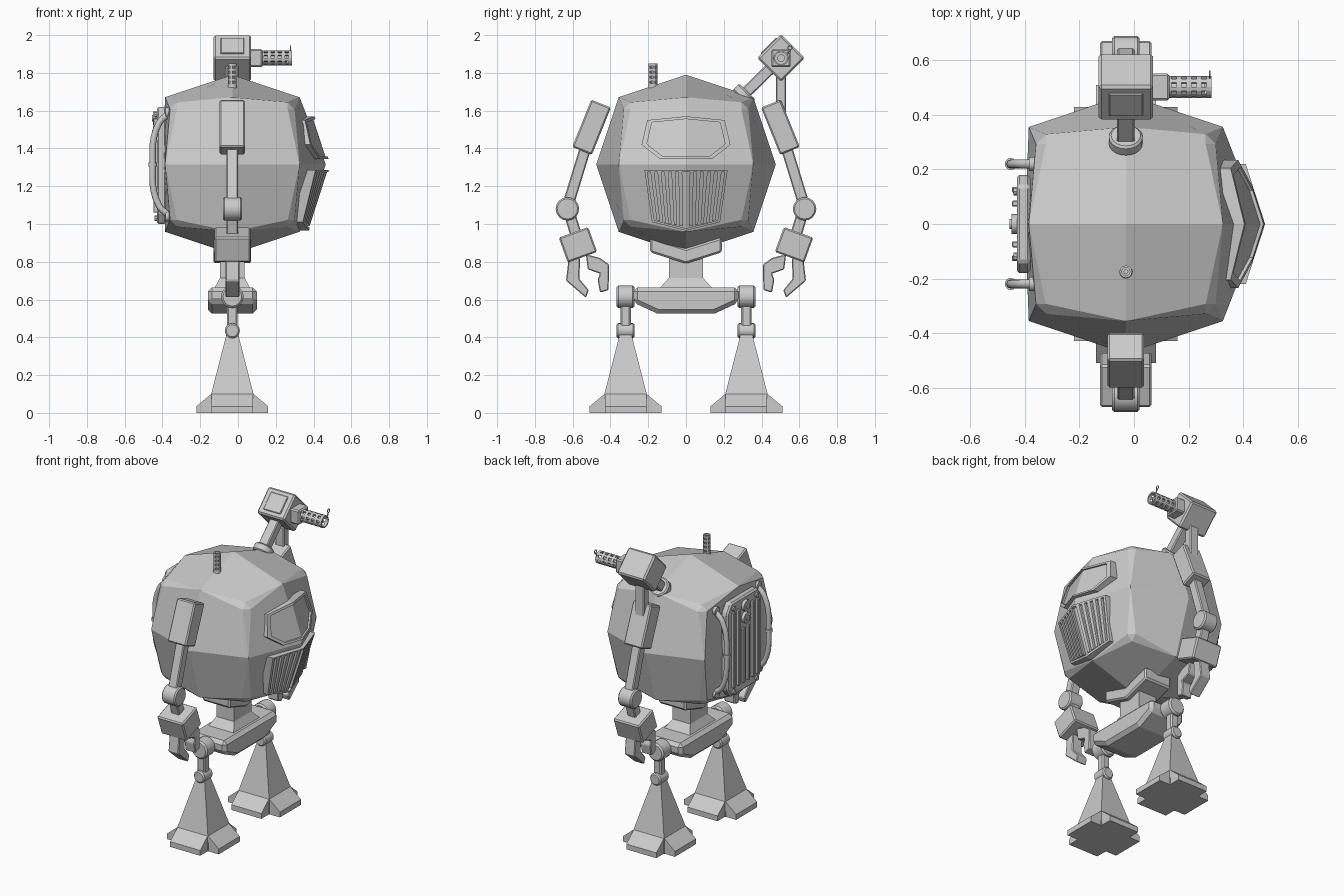
import bpy, bmesh
from math import radians, sin, cos, pi
from mathutils import Vector, Matrix

if "Cube" in bpy.data.objects:
    bpy.data.objects.remove(bpy.data.objects["Cube"])

CX = -0.03   # centre line of the walker in x


def finish(bm, name, bevel=0.0, smooth=False):
    bmesh.ops.recalc_face_normals(bm, faces=bm.faces)
    me = bpy.data.meshes.new(name)
    bm.to_mesh(me)
    bm.free()
    ob = bpy.data.objects.new(name, me)
    bpy.context.collection.objects.link(ob)
    if bevel:
        m = ob.modifiers.new("bevel", "BEVEL")
        m.width, m.segments, m.limit_method = bevel, 1, "ANGLE"
    if smooth:
        bpy.ops.object.select_all(action="DESELECT")
        ob.select_set(True)
        bpy.context.view_layer.objects.active = ob
        bpy.ops.object.shade_smooth_by_angle(angle=radians(40))
    return ob


def loft(name, loops, bevel=0.0):
    """Closed solid through vertex loops of equal length."""
    bm = bmesh.new()
    rings = [[bm.verts.new(p) for p in lp] for lp in loops]
    n = len(rings[0])
    for a, b in zip(rings, rings[1:]):
        for i in range(n):
            bm.faces.new((a[i], a[(i + 1) % n], b[(i + 1) % n], b[i]))
    bm.faces.new(rings[0])
    bm.faces.new(rings[-1])
    return finish(bm, name, bevel)


def prism(name, yz, x0, x1, bevel=0.0):
    return loft(name, [[(x, y, z) for y, z in yz] for x in (x0, x1)], bevel)


def rect(cx, cy, hx, hy, z):
    return [(cx - hx, cy - hy, z), (cx + hx, cy - hy, z), (cx + hx, cy + hy, z), (cx - hx, cy + hy, z)]


def box(name, c, size, rx=0.0, bevel=0.008):
    bm = bmesh.new()
    bmesh.ops.create_cube(bm, size=1, matrix=Matrix.Translation(c) @ Matrix.Rotation(radians(rx), 4, "X")
                          @ Matrix.Diagonal((*size, 1)))
    return finish(bm, name, bevel)


def rod(name, a, b, r, seg=16, r2=None, bevel=0.0):
    a, b = Vector(a), Vector(b)
    d = b - a
    bm = bmesh.new()
    bmesh.ops.create_cone(bm, cap_ends=True, segments=seg, radius1=r, radius2=r if r2 is None else r2, depth=d.length,
                          matrix=Matrix.Translation((a + b) / 2) @ d.to_track_quat("Z", "Y").to_matrix().to_4x4())
    return finish(bm, name, bevel, smooth=seg > 8)


def bar(name, a, b, wx, w):
    """Rectangular strut in the yz plane."""
    a, b = Vector(a), Vector(b)
    n = Vector((0, -(b - a).z, (b - a).y)).normalized() * w / 2
    prism(name, [(p.y, p.z) for p in (a - n, a + n, b + n, b - n)], a.x - wx / 2, a.x + wx / 2, 0.006)


def mesh_tube(name, a, b, r, rows, seg=16):
    """Perforated tube: a lattice with every second cell left open."""
    a, b = Vector(a), Vector(b)
    q = (b - a).to_track_quat("Z", "Y")
    bm = bmesh.new()
    ring = [[bm.verts.new(a.lerp(b, i / rows) + q @ Vector((r * cos(2 * pi * k / seg), r * sin(2 * pi * k / seg), 0)))
             for k in range(seg)] for i in range(rows + 1)]
    for i in range(rows):
        for k in range(seg):
            if not (i % 2 and k % 2):
                j = (k + 1) % seg
                bm.faces.new((ring[i][k], ring[i][j], ring[i + 1][j], ring[i + 1][k]))
    ob = finish(bm, name)
    m = ob.modifiers.new("wall", "SOLIDIFY")
    m.thickness, m.offset = 0.008, 0
    return ob


# Faceted body: subdivided cube pushed outward, flat at the back
bm = bmesh.new()
bmesh.ops.create_cube(bm, size=2)
bmesh.ops.subdivide_edges(bm, edges=bm.edges[:], cuts=1, use_grid_fill=True)
rank = {v: sum(abs(c) > 0.5 for c in v.co) for v in bm.verts}
hard = [e for e in bm.edges if min(rank[v] for v in e.verts) >= 2]
for v in bm.verts:
    back = rank[v] == 1 and v.co.x < -0.5
    k = 0.37 if back else (0, 0.475, 0.378, 0.318)[rank[v]]
    v.co = Vector((CX, 0, 1.315)) + v.co * k
    if rank[v] == 1 and v.co.x > 0.3:
        v.co.x = 0.465
bmesh.ops.bevel(bm, geom=hard, offset=0.03, segments=1, affect="EDGES", profile=0.5)
finish(bm, "body")


# Front window and grille follow the bulged front of the body
def on_front(y, z, off):
    y, dz = abs(y), abs(z - 1.315)
    return (0.465 - 0.33 * y - 0.33 * dz + 0.22 * y * dz + off, z)


def panel(name, yz, s, hi, bevel=0.0):
    loft(name, [[(on_front(y, z, o)[0], s * y, z) for y, z in yz] for o in (-0.03, hi)], bevel)


def framed(name, outline, mid, k, s, hi, hi_in):
    inner = [(y * k, mid + (z - mid) * k) for y, z in outline]
    for i in range(len(outline) - 1):
        panel(name + "_frame", [outline[i], outline[i + 1], inner[i + 1], inner[i]], s, hi)
    panel(name + "_pane", inner, s, hi_in)


for s in (-1, 1):
    framed("window", [(0, 1.57), (0.205, 1.55), (0.235, 1.42), (0.14, 1.345), (0, 1.345)], 1.45, 0.88, s, 0.024, 0.012)
    framed("grille", [(0, 1.285), (0.22, 1.285), (0.18, 1.01), (0, 0.965)], 1.14, 0.93, s, 0.026, 0.01)
    for i in range(5):
        t, u = 0.02 + i * 0.037, 0.017 + i * 0.03
        zb = 0.985 + 0.22 * u
        panel("grille_slat", [(t, 1.275), (t + 0.02, 1.275), (u + 0.017, zb), (u, zb)], s, 0.026)

# Back hatch with ribs, knobs and side pipes
prism("back_hatch", [(-0.14, 1.0), (0.14, 1.0), (0.18, 1.06), (0.18, 1.56), (0.14, 1.62), (-0.14, 1.62), (-0.18, 1.56),
                     (-0.18, 1.06)], -0.43, -0.38, 0.01)
for i in range(6):
    y = -0.125 + i * 0.05
    box("hatch_rib", (-0.435, y, 1.24 if 1 < i < 4 else 1.31), (0.026, 0.022, 0.36 if 1 < i < 4 else 0.5), bevel=0.004)
for z in (1.48, 1.56):
    rod("hatch_knob", (-0.42, 0, z), (-0.45, 0, z), 0.036, 12)
    rod("hatch_knob_cap", (-0.45, 0, z), (-0.456, 0, z), 0.018, 12)
for s in (-1, 1):
    for z in (1.03, 1.58):
        rod("hatch_bolt", (-0.42, s * 0.12, z), (-0.442, s * 0.12, z), 0.015, 8)
    cu = bpy.data.curves.new("side_pipe", "CURVE")
    cu.dimensions, cu.bevel_depth, cu.bevel_resolution, cu.use_fill_caps = "3D", 0.017, 2, True
    sp = cu.splines.new("BEZIER")
    pts = [(-0.36, 1.59), (-0.42, 1.53), (-0.452, 1.315), (-0.42, 1.10), (-0.36, 1.04)]
    sp.bezier_points.add(len(pts) - 1)
    for bp, (x, z) in zip(sp.bezier_points, pts):
        bp.co = (x, s * 0.22, z)
        bp.handle_left_type = bp.handle_right_type = "AUTO"
    sp.resolution_u = 6
    bpy.context.collection.objects.link(bpy.data.objects.new("side_pipe", cu))
    rod("pipe_band", (-0.452, s * 0.22, 1.305), (-0.452, s * 0.22, 1.325), 0.022)
    for z in (1.59, 1.04):
        rod("pipe_socket", (-0.34, s * 0.22, z), (-0.385, s * 0.22, z), 0.026)

# Antenna on top
rod("antenna_base", (CX, -0.175, 1.68), (CX, -0.175, 1.74), 0.03, 12, 0.022)
mesh_tube("antenna", (CX, -0.175, 1.73), (CX, -0.175, 1.85), 0.019, 9, 12)
rod("antenna_core", (CX, -0.175, 1.73), (CX, -0.175, 1.84), 0.009, 8)

# Waist and pelvis
prism("waist_yoke", [(-0.19, 0.93), (-0.19, 0.85), (0, 0.79), (0.19, 0.85), (0.19, 0.93), (0, 0.87)],
      CX - 0.1, CX + 0.1, 0.01)
loft("neck", [rect(CX, 0, 0.095, 0.14, 0.66), rect(CX, 0, 0.065, 0.09, 0.715), rect(CX, 0, 0.065, 0.09, 0.86)])
prism("pelvis", [(-0.28, 0.665), (-0.28, 0.585), (-0.15, 0.525), (0.15, 0.525), (0.28, 0.585), (0.28, 0.665)],
      CX - 0.13, CX + 0.1 + 0.03, 0.022)

for s in (-1, 1):
    # Legs
    y = s * 0.32
    rod("hip_joint", (CX, y - 0.048, 0.615), (CX, y + 0.048, 0.615), 0.06, 16, bevel=0.01)
    box("thigh", (CX, y, 0.52), (0.055, 0.055, 0.18))
    rod("knee_joint", (CX, y - 0.048, 0.435), (CX, y + 0.048, 0.435), 0.04, 16, bevel=0.008)
    loft("foot", [rect(CX, y, 0.115, 0.115, 0), rect(CX, y, 0.112, 0.112, 0.1), rect(CX, y, 0.03, 0.03, 0.42)])
    toe = [(-0.19, 0), (0.19, 0), (0.19, 0.035), (0.112, 0.1), (-0.112, 0.1), (-0.19, 0.035)]
    prism("toe_side", [(y + a, b) for a, b in toe], CX - 0.11, CX + 0.11)
    loft("toe_front", [[(CX + a, y + o, b) for a, b in toe] for o in (-0.11, 0.11)])

    # Arms
    box("shoulder", (CX, s * 0.5, 1.512), (0.135, 0.112, 0.27), s * 22)
    bar("upper_arm", (CX, s * 0.53, 1.41), (CX, s * 0.625, 1.10), 0.062, 0.06)
    rod("elbow", (CX - 0.05, s * 0.628, 1.08), (CX + 0.05, s * 0.628, 1.08), 0.062, 16, bevel=0.008)
    bar("forearm", (CX, s * 0.618, 1.06), (CX, s * 0.575, 0.92), 0.062, 0.06)
    box("hand", (CX, s * 0.572, 0.89), (0.19, 0.165, 0.14), -s * 20)
    fingers = ([(0.62, 0.83), (0.635, 0.7), (0.53, 0.61), (0.515, 0.65), (0.565, 0.71), (0.56, 0.82)],
               [(0.53, 0.84), (0.455, 0.82), (0.407, 0.785), (0.41, 0.65), (0.455, 0.637), (0.468, 0.705),
                (0.455, 0.737), (0.52, 0.76)])
    for f in fingers:
        prism("claw", [(s * a, b) for a, b in f], CX - 0.037, CX + 0.037, 0.005)

# Turret over one shoulder
rod("turret_collar", (CX, 0.29, 1.665), (CX, 0.325, 1.70), 0.062, 20, bevel=0.008)
bar("turret_strut", (CX, 0.28, 1.66), (CX, 0.47, 1.845), 0.065, 0.06)
bar("turret_post", (CX, 0.503, 1.58), (CX, 0.503, 1.85), 0.065, 0.055)
box("turret_head", (CX, 0.503, 1.878), (0.2, 0.178, 0.178), 45, 0.01)
n = 0.7071
box("turret_panel", (CX, 0.503 - n * 0.09, 1.878 + n * 0.09), (0.125, 0.118, 0.012), 45, 0.004)
box("gun_mount", (0.095, 0.503, 1.878), (0.07, 0.1, 0.095))
rod("gun_core", (0.12, 0.503, 1.878), (0.26, 0.503, 1.878), 0.02, 12)
mesh_tube("gun_barrel", (0.12, 0.503, 1.878), (0.285, 0.503, 1.878), 0.036, 9, 16)
rod("gun_sight_post", (0.278, 0.535, 1.895), (0.278, 0.548, 1.925), 0.004, 6)
bpy.ops.mesh.primitive_torus_add(location=(0.278, 0.55, 1.932), rotation=(0, pi / 2, 0), major_radius=0.011,
                                 minor_radius=0.003, major_segments=12, minor_segments=6)
bpy.context.object.name = "gun_sight"
